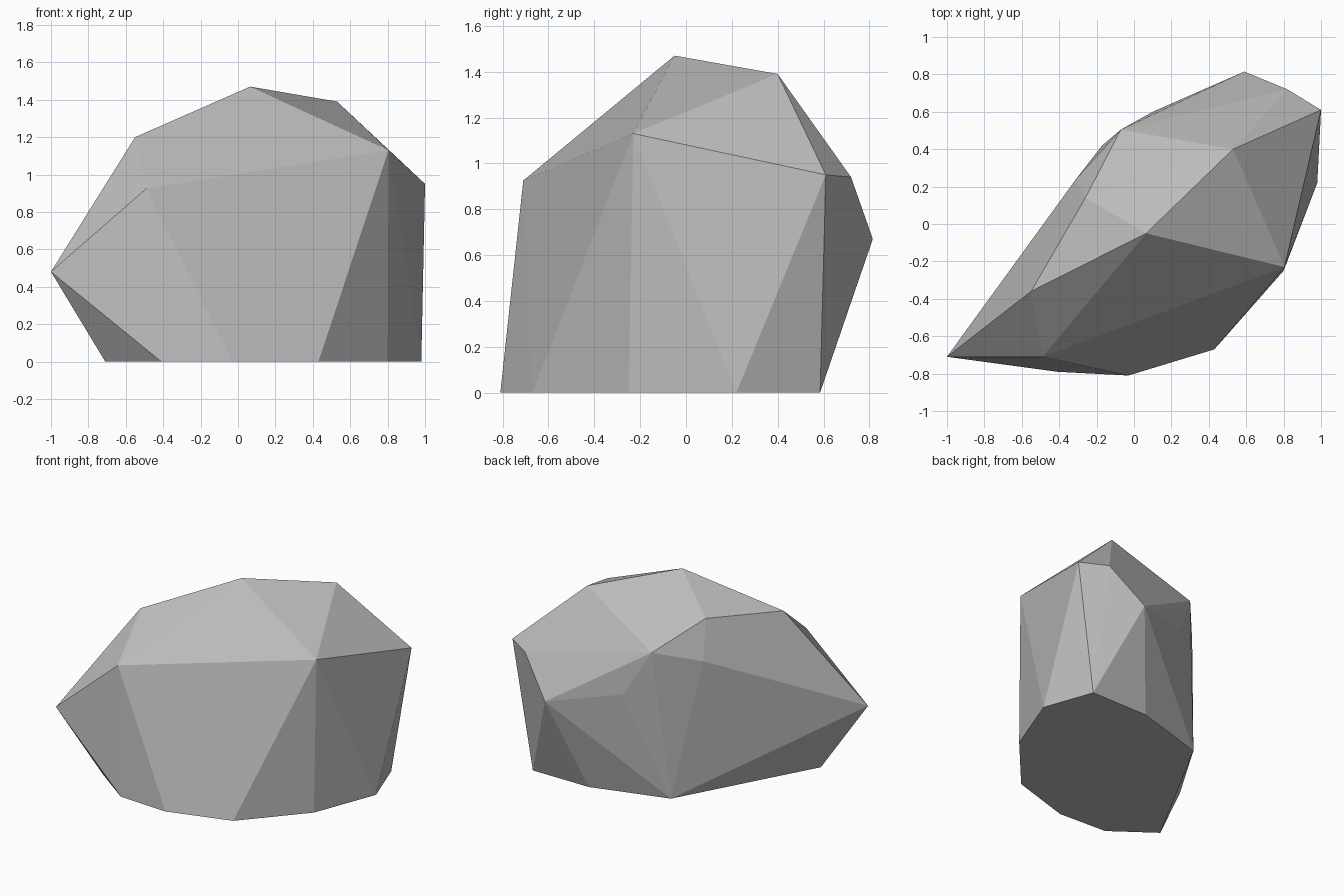
import bpy, bmesh

if "Cube" in bpy.data.objects:
    bpy.data.objects.remove(bpy.data.objects["Cube"])

# Faceted boulder: convex shell around its corner points
base = [(-0.71, -0.57), (-0.41, -0.79), (-0.03, -0.81), (0.43, -0.67),
        (0.80, -0.25), (0.98, 0.22), (0.85, 0.585), (0.39, 0.585), (-0.17, 0.42)]
middle = [(-1.0, -0.71, 0.48), (-0.49, -0.71, 0.925), (1.0, 0.61, 0.95),
          (0.82, 0.72, 0.94), (0.59, 0.815, 0.67), (0.10, 0.60, 0.77),
          (-0.31, 0.24, 0.99)]
crown = [(-0.55, -0.36, 1.20), (0.065, -0.05, 1.47), (0.53, 0.40, 1.39),
         (0.805, -0.23, 1.13), (-0.07, 0.505, 1.09), (-0.26, 0.14, 1.257)]

bm = bmesh.new()
for p in [(x, y, 0.0) for x, y in base] + middle + crown:
    bm.verts.new(p)
hull = bmesh.ops.convex_hull(bm, input=bm.verts[:])
loose = [v for v in bm.verts if not v.link_faces]
bmesh.ops.delete(bm, geom=loose, context='VERTS')

# Merge the flat underside into one face
bmesh.ops.dissolve_limit(bm, angle_limit=0.005, verts=bm.verts[:], edges=bm.edges[:])
bmesh.ops.recalc_face_normals(bm, faces=bm.faces[:])

mesh = bpy.data.meshes.new("boulder")
bm.to_mesh(mesh)
bm.free()

stone = bpy.data.materials.new("stone grey")
stone.diffuse_color = (0.50, 0.50, 0.50, 1.0)
stone.use_nodes = True
stone.node_tree.nodes["Principled BSDF"].inputs["Base Color"].default_value = stone.diffuse_color
mesh.materials.append(stone)
boulder = bpy.data.objects.new("boulder", mesh)
bpy.context.collection.objects.link(boulder)
